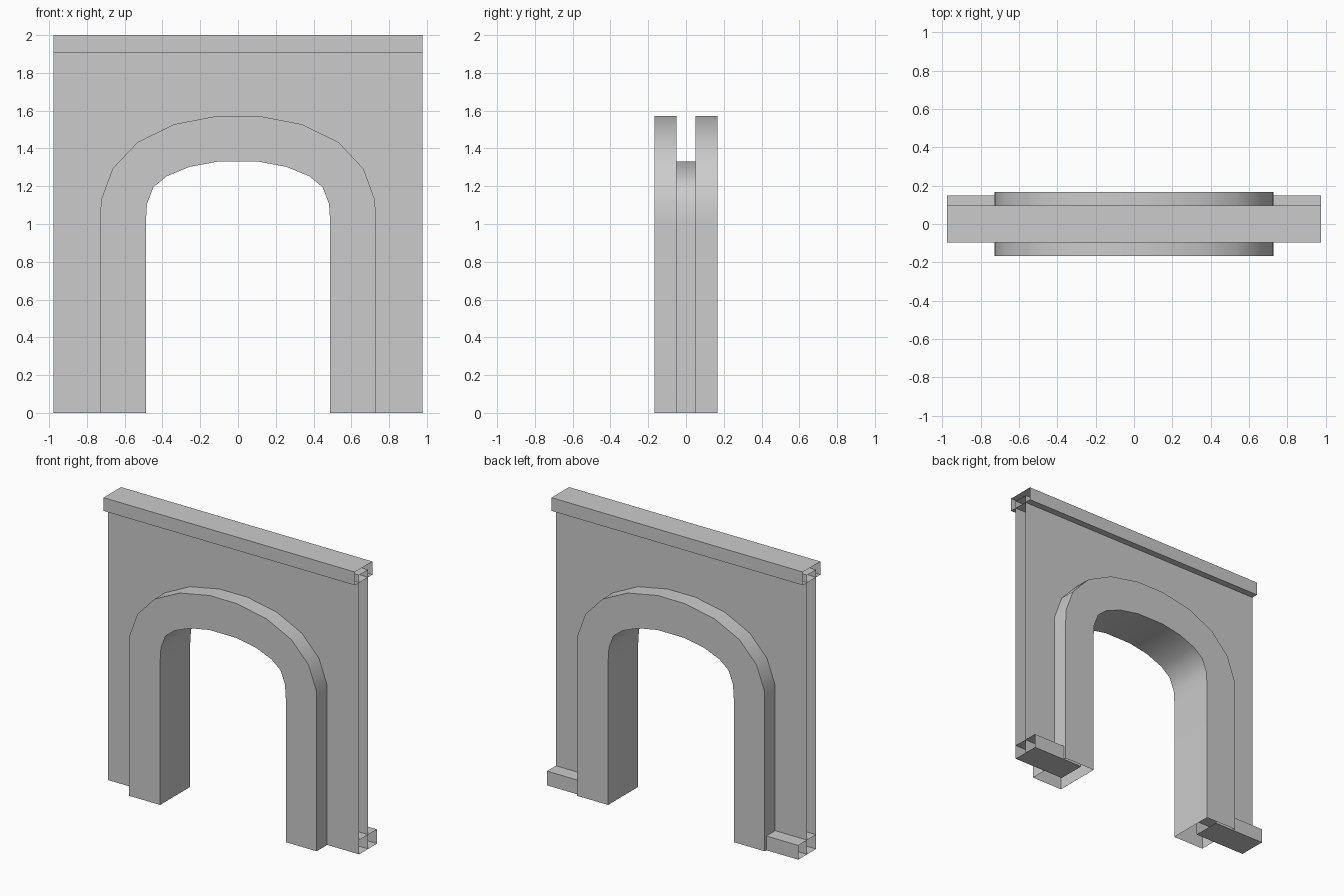
import bpy
import bmesh
import math

cube = bpy.data.objects.get("Cube")
if cube:
    bpy.data.objects.remove(cube, do_unlink=True)

stone = bpy.data.materials.new("grey_stone")
stone.use_nodes = True
GREY = (0.6, 0.6, 0.6, 1)
stone.diffuse_color = GREY
stone.node_tree.nodes["Principled BSDF"].inputs["Base Color"].default_value = GREY

HALF_W = 0.976      # half width of the wall
WALL_Y = 0.05       # half thickness of the wall
TRIM_Y = 0.167      # half depth of the arch surround
RAIL_Z = 1.907      # underside of the top rail


def finish(name, bm):
    mesh = bpy.data.meshes.new(name)
    bm.to_mesh(mesh)
    bm.free()
    mesh.materials.append(stone)
    obj = bpy.data.objects.new(name, mesh)
    bpy.context.collection.objects.link(obj)
    return obj


def loft(name, sections, closed=False):
    """Skin a row of equal cross-sections, leaving both ends open."""
    bm = bmesh.new()
    rows = [[bm.verts.new(p) for p in sec] for sec in sections]
    n = len(rows[0])
    for a, b in zip(rows, rows[1:]):
        for j in range(n if closed else n - 1):
            k = (j + 1) % n
            bm.faces.new((a[j], b[j], b[k], a[k]))
    return finish(name, bm)


def open_box(name, x0, x1, y0, y1, z0, z1):
    loop = [(y1, z0), (y0, z0), (y0, z1), (y1, z1)]
    return loft(name, [[(x, y, z) for y, z in loop] for x in (x0, x1)], closed=True)


def mirrored(half):
    return half + [(-x, z) for x, z in reversed(half)]


# Arch curves, from the left foot over the crown to the right foot
outer = mirrored([(0.728, 0), (0.728, 1.01), (0.726, 1.125), (0.664, 1.293),
                  (0.532, 1.433), (0.338, 1.528), (0.106, 1.573)])
inner = mirrored([(0.488, 0), (0.488, 1.01), (0.482, 1.106), (0.448, 1.195),
                  (0.376, 1.254), (0.255, 1.303), (0.104, 1.331)])

# Arch surround: outer rims, faces and the passage lining
sections = []
for (ox, oz), (ix, iz) in zip(outer, inner):
    sections.append([(ox, -WALL_Y, oz), (ox, -TRIM_Y, oz), (ix, -TRIM_Y, iz),
                     (ix, TRIM_Y, iz), (ox, TRIM_Y, oz), (ox, WALL_Y, oz)])
surround = loft("arch_surround", sections)
bpy.ops.object.select_all(action="DESELECT")
surround.select_set(True)
bpy.context.view_layer.objects.active = surround
bpy.ops.object.shade_smooth_by_angle(angle=math.radians(40))

# Wall: front and back panels around the arch, joined along the top
TOP = 1.96
outline = [(-HALF_W, 0)] + outer[::-1] + [(HALF_W, 0), (HALF_W, TOP), (-HALF_W, TOP)]
bm = bmesh.new()
front = [bm.verts.new((x, -WALL_Y, z)) for x, z in outline]
back = [bm.verts.new((x, WALL_Y, z)) for x, z in outline]
bm.faces.new(front)
bm.faces.new(back[::-1])
bm.faces.new((front[-1], front[-2], back[-2], back[-1]))
finish("wall", bm)

# Top rail
open_box("top_rail", -HALF_W, HALF_W, -0.097, 0.097, RAIL_Z, 2)

# Skirting blocks along the back of each pier
for side, x0, x1 in (("left", 0.58, HALF_W), ("right", -HALF_W, -0.58)):
    open_box(side + "_skirting", x0, x1, -0.049, 0.148, 0, 0.1)
